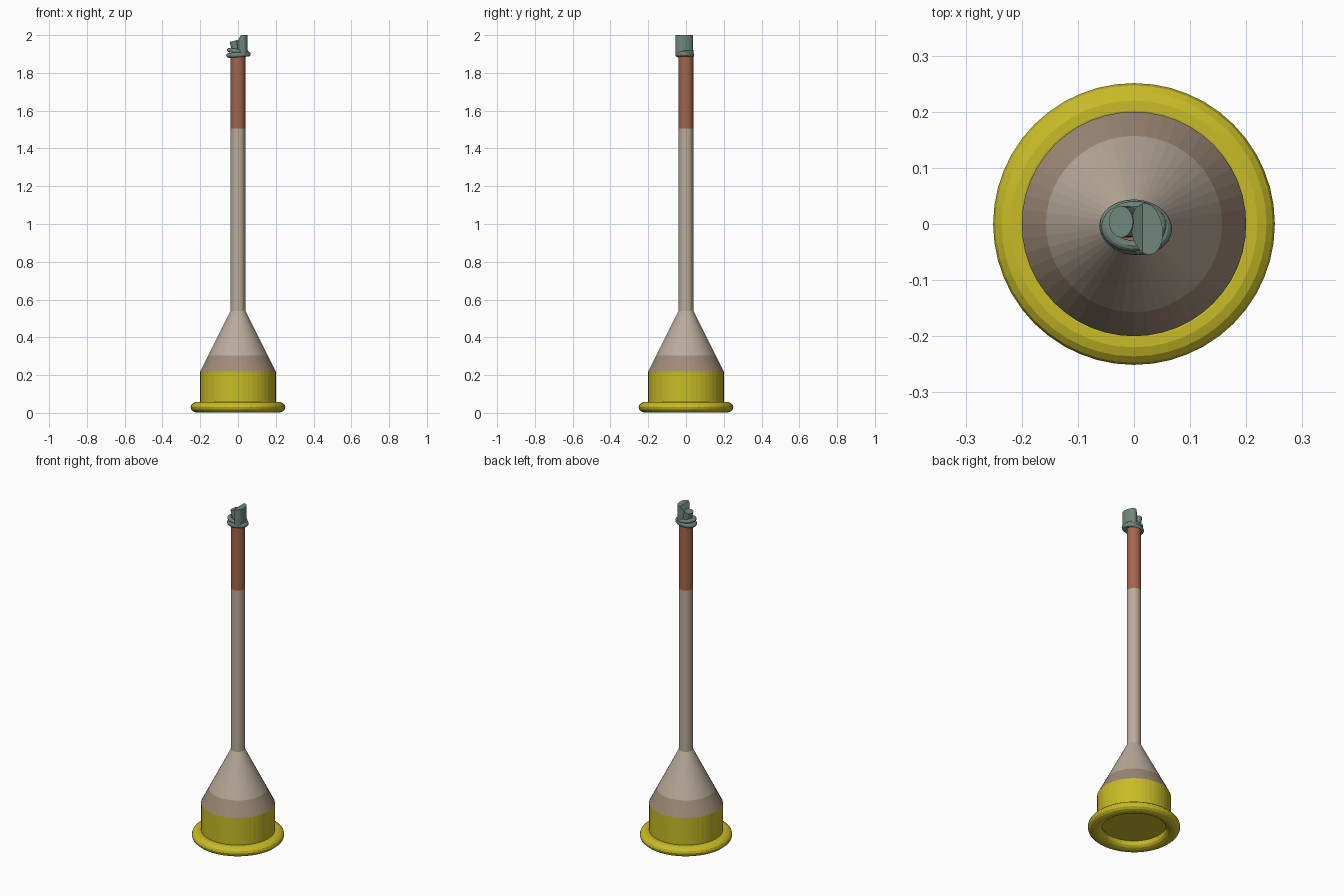
import bpy, bmesh
from math import pi, cos, sin, radians
from mathutils import Matrix, Vector

if "Cube" in bpy.data.objects:
    bpy.data.objects.remove(bpy.data.objects["Cube"])

def material(name, rgb):
    m = bpy.data.materials.new(name)
    m.diffuse_color = (*rgb, 1)
    m.use_nodes = True
    m.node_tree.nodes["Principled BSDF"].inputs["Base Color"].default_value = m.diffuse_color
    return m

YELLOW = material("yellow_rubber", (0.58, 0.50, 0.02))
TAN = material("tan", (0.35, 0.26, 0.19))
BEIGE = material("beige", (0.49, 0.41, 0.33))
BROWN = material("brown", (0.38, 0.13, 0.07))
TEAL = material("teal_cord", (0.16, 0.24, 0.20))

def finish(name, bm, mat):
    bmesh.ops.recalc_face_normals(bm, faces=bm.faces)
    me = bpy.data.meshes.new(name)
    bm.to_mesh(me)
    bm.free()
    me.materials.append(mat)
    ob = bpy.data.objects.new(name, me)
    bpy.context.collection.objects.link(ob)
    return ob

def lathe(name, profile, mat, seg=48, closed=False, xform=None):
    """Revolve (radius, z) points around z; radius 0 gives a closed end."""
    bm = bmesh.new()
    vs = [bm.verts.new((r, 0, z)) for r, z in profile]
    pairs = list(zip(vs, vs[1:] + (vs[:1] if closed else [])))
    es = [bm.edges.new(p) for p in pairs if p[0] != p[1]]
    bmesh.ops.spin(bm, geom=vs + es, cent=(0, 0, 0), axis=(0, 0, 1),
                   angle=2 * pi, steps=seg, use_merge=False)
    bmesh.ops.remove_doubles(bm, verts=bm.verts, dist=1e-5)
    if xform:
        bm.transform(xform)
    return finish(name, bm, mat)

def ring(name, major, half_w, half_h, mat, xform, seg=48, sides=14):
    prof = [(major + half_w * cos(2 * pi * i / sides), half_h * sin(2 * pi * i / sides))
            for i in range(sides)]
    return lathe(name, prof, mat, seg, True, xform)

def place(loc, tilt_x=0, tilt_y=0, turn=0, scale=(1, 1, 1)):
    return (Matrix.Translation(loc) @ Matrix.Rotation(radians(turn), 4, 'Z')
            @ Matrix.Rotation(radians(tilt_y), 4, 'Y')
            @ Matrix.Rotation(radians(tilt_x), 4, 'X')
            @ Matrix.Diagonal((*scale, 1)))

# Rubber cup and its rolled lip
lathe("cup", [(0, 0.045), (0.2, 0.045), (0.2, 0.22)], YELLOW)
ring("cup_lip", 0.211, 0.04, 0.029, YELLOW, place((0, 0, 0.03)))

# Cone: tan band below, beige above running into the handle
lathe("cone_band", [(0.2, 0.22), (0.157, 0.305)], TAN)
lathe("cone", [(0.157, 0.305), (0.039, 0.54)], BEIGE)
lathe("handle", [(0.039, 0.54), (0.039, 1.505)], BEIGE, 32)
lathe("grip", [(0.039, 1.505), (0.039, 1.89), (0, 1.89)], BROWN, 32)

# Cord wrapped around the handle top
ring("cord_wrap_lower", 0.052, 0.013, 0.013, TEAL,
     place((0.003, -0.006, 1.896), 0, -4, -6, (1, 0.76, 1)), 36, 12)
ring("cord_wrap_upper", 0.046, 0.013, 0.012, TEAL,
     place((0, -0.004, 1.914), 0, 8, 4, (1, 0.76, 1)), 36, 12)

# Short cord end
lathe("cord_end_short", [(0, -0.03), (1, -0.03), (1, 0.03), (0, 0.03)], TEAL, 32,
      xform=place((-0.016, 0.004, 1.94), 0, -14, 0, (0.022, 0.028, 1)))

# Long cord end, cut with a slope on its left side
bm = bmesh.new()
bmesh.ops.create_cone(bm, cap_ends=True, segments=32, radius1=1, radius2=1, depth=0.1,
                      matrix=place((0.023, -0.009, 1.95), turn=8, scale=(0.028, 0.046, 1)))
cut = bmesh.ops.bisect_plane(bm, geom=bm.verts[:] + bm.edges[:] + bm.faces[:],
                             plane_co=(0.015, 0, 2.0), plane_no=Vector((-1.8, 0, 1)),
                             clear_outer=True)
bmesh.ops.holes_fill(bm, edges=[e for e in bm.edges if e.is_boundary], sides=0)
finish("cord_end_long", bm, TEAL)
